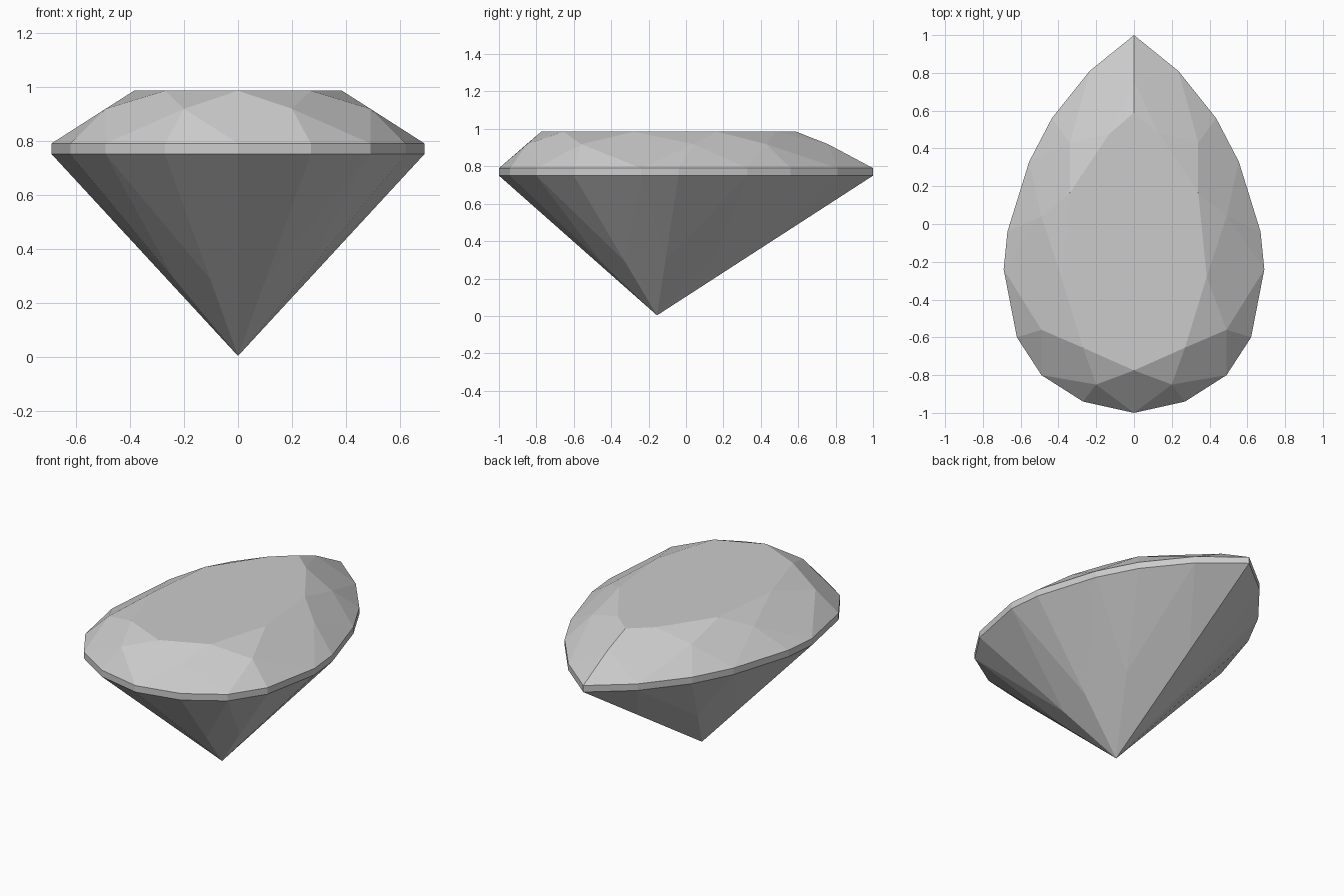
import bpy, bmesh

cube = bpy.data.objects.get("Cube")
if cube:
    bpy.data.objects.remove(cube)

TABLE_Z, STAR_Z, GIRDLE_TOP, GIRDLE_LOW = 0.985, 0.918, 0.79, 0.75
CULET = (0, -0.155, 0.003)

# Half outlines on +x, running from the rounded front to the pointed back
outline = [(0, -1), (0.27, -0.94), (0.49, -0.8), (0.62, -0.6), (0.69, -0.24),
           (0.67, -0.04), (0.555, 0.33), (0.435, 0.56), (0.235, 0.81), (0, 1)]
table = [(0, -0.775), (0.27, -0.655), (0.385, -0.28),
         (0.34, 0.165), (0.13, 0.478), (0, 0.59)]
stars = [(0.2, -0.85), (0.49, -0.56), (0.49, 0.04), (0.34, 0.43), (0, 0.76)]
# How far each lower break point lies from the culet to the girdle
breaks = [0.38, 0.385, 0.4, 0.45, 0.55]

bm = bmesh.new()


def ring(points, z):
    return [bm.verts.new((x, y, z)) for x, y in points]


T = ring(table, TABLE_Z)
M = ring(stars, STAR_Z)
U = ring(outline, GIRDLE_TOP)
L = ring(outline, GIRDLE_LOW)
culet = bm.verts.new(CULET)
P = [bm.verts.new(culet.co.lerp(L[2 * k + 1].co, f)) for k, f in enumerate(breaks)]


def face(*verts):
    bm.faces.new(verts)


# Table
face(*T)

for k in range(5):
    a, b, c = 2 * k, 2 * k + 1, 2 * k + 2
    # Crown: star facet and upper girdle facets
    face(T[k], M[k], T[k + 1])
    face(M[k], U[a], U[b])
    # Pavilion: lower girdle facets
    face(P[k], L[b], L[a])
    if c < len(U):
        face(M[k], U[b], U[c])
        face(P[k], L[c], L[b])
    # Main kite facets above and below (the front ones are halved by the mirror)
    if k:
        face(T[k], M[k - 1], U[a], M[k])
        face(culet, P[k], L[a], P[k - 1])
    else:
        face(T[0], U[0], M[0])
        face(culet, P[0], L[0])

# Girdle band
for i in range(len(U) - 1):
    face(U[i], L[i], L[i + 1], U[i + 1])

# Mirror the half stone and merge the flat seams
bmesh.ops.mirror(bm, geom=bm.verts[:] + bm.edges[:] + bm.faces[:],
                 axis='X', merge_dist=0.0001)
bmesh.ops.remove_doubles(bm, verts=bm.verts[:], dist=0.0001)
seam = [e for e in bm.edges
        if all(abs(v.co.x) < 0.0001 for v in e.verts)
        and len(e.link_faces) == 2 and e.calc_face_angle() < 0.06]
bmesh.ops.dissolve_edges(bm, edges=seam, use_verts=False)
bmesh.ops.recalc_face_normals(bm, faces=bm.faces[:])

mesh = bpy.data.meshes.new("pear_cut_gemstone")
bm.to_mesh(mesh)
bm.free()
gem = bpy.data.objects.new("pear_cut_gemstone", mesh)
bpy.context.collection.objects.link(gem)

# Pale grey stone
stone = bpy.data.materials.new("pale_grey_stone")
stone.use_nodes = True
colour = (0.6, 0.6, 0.6, 1)
stone.diffuse_color = colour
stone.node_tree.nodes["Principled BSDF"].inputs["Base Color"].default_value = colour
mesh.materials.append(stone)
